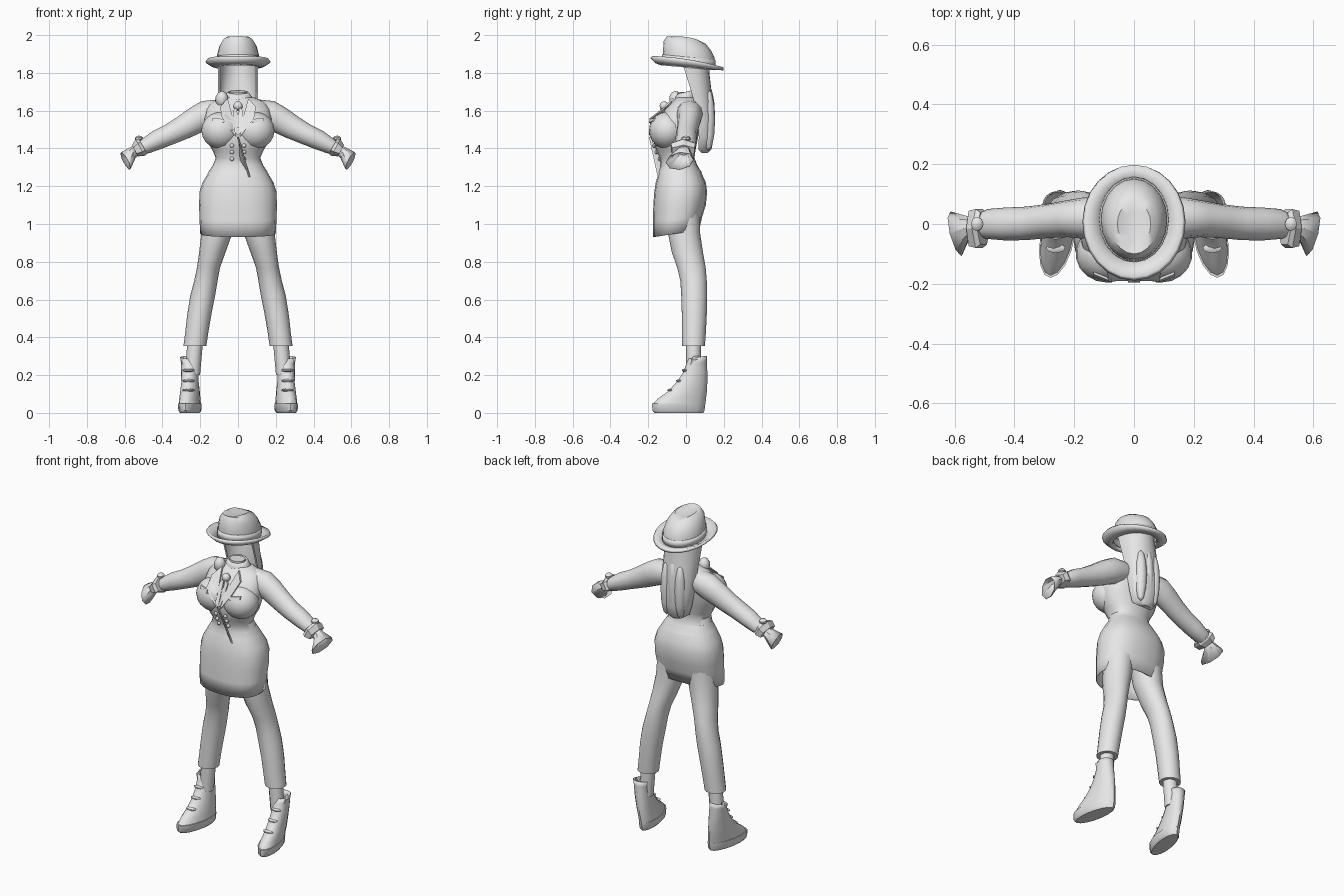
import bpy, bmesh, math
from mathutils import Vector

GREY = bpy.data.materials.new("plain grey")
GREY.diffuse_color = (0.8, 0.8, 0.8, 1)


def finish(bm, name, mirror=False, thick=0, angle=40):
    bmesh.ops.recalc_face_normals(bm, faces=bm.faces)
    me = bpy.data.meshes.new(name)
    bm.to_mesh(me)
    bm.free()
    ob = bpy.data.objects.new(name, me)
    bpy.context.collection.objects.link(ob)
    me.materials.append(GREY)
    bpy.ops.object.select_all(action='DESELECT')
    ob.select_set(True)
    bpy.context.view_layer.objects.active = ob
    bpy.ops.object.shade_smooth_by_angle(angle=math.radians(angle))
    if thick:
        ob.modifiers.new("thickness", 'SOLIDIFY').thickness = thick
    if mirror:
        ob.modifiers.new("mirror", 'MIRROR').use_clip = False
    return ob


def loft(name, rings, cap0=True, cap1=True, **kw):
    bm = bmesh.new()
    vs = [[bm.verts.new(p) for p in r] for r in rings]
    n = len(rings[0])
    for a, b in zip(vs, vs[1:]):
        for i in range(n):
            j = (i + 1) % n
            bm.faces.new((a[i], a[j], b[j], b[i]))
    if cap0:
        bm.faces.new(vs[0])
    if cap1:
        bm.faces.new(vs[-1])
    return finish(bm, name, **kw)


def flat(z, hw, y0, y1, cx=0, tilt=0, n=20, power=1.0, toe=0):
    """Horizontal ring; tilt lifts it towards the back, toe shifts the front sideways."""
    pts = []
    for i in range(n):
        a = 2 * math.pi * i / n
        c, s = math.cos(a), math.sin(a)
        x = hw * math.copysign(abs(c) ** power, c)
        y = (y0 + y1) / 2 + (y1 - y0) / 2 * math.copysign(abs(s) ** power, s)
        pts.append((cx + x - toe * s, y, z + tilt * y))
    return pts


def across(x, z, r, ry, y=0, lean=0.5, n=12):
    """Ring around the sloping arm axis."""
    u = Vector((math.sin(lean), 0, math.cos(lean)))
    return [Vector((x, y, z)) + u * r * math.cos(a) + Vector((0, ry * math.sin(a), 0))
            for a in (2 * math.pi * i / n for i in range(n))]


def ball(name, at, size, seg=14, mirror=False):
    bm = bmesh.new()
    bmesh.ops.create_uvsphere(bm, u_segments=seg, v_segments=seg // 2 + 1, radius=1)
    for v in bm.verts:
        v.co = Vector(a + b * c for a, b, c in zip(at, size, v.co))
    return finish(bm, name, mirror)


def plate(name, pts, depth, mirror=True):
    """Thin panel drawn from its corners and thickened along y."""
    bm = bmesh.new()
    f = bm.faces.new([bm.verts.new(p) for p in pts])
    e = bmesh.ops.extrude_face_region(bm, geom=[f])['geom']
    for v in e:
        if isinstance(v, bmesh.types.BMVert):
            v.co.y += depth
    return finish(bm, name, mirror)


# Skirt with a hem that rises to the back
loft("skirt", [flat(z, w, a, b, tilt=t, power=0.85) for z, w, a, b, t in (
    (0.957, 0.200, -0.175, 0.070, 0.15), (1.03, 0.204, -0.175, 0.085, 0.08),
    (1.10, 0.206, -0.173, 0.105, 0), (1.17, 0.204, -0.168, 0.112, 0),
    (1.22, 0.188, -0.160, 0.105, 0), (1.27, 0.158, -0.145, 0.082, 0),
    (1.32, 0.128, -0.128, 0.055, 0))], cap0=False, thick=0.005)

# Jacket body, up to the shoulders
loft("jacket", [flat(z, w, a, b, power=0.9) for z, w, a, b in (
    (1.27, 0.160, -0.150, 0.085), (1.31, 0.134, -0.135, 0.060),
    (1.35, 0.118, -0.138, 0.045), (1.39, 0.135, -0.158, 0.050),
    (1.44, 0.165, -0.172, 0.060), (1.50, 0.180, -0.172, 0.072),
    (1.56, 0.178, -0.155, 0.082), (1.61, 0.170, -0.110, 0.082),
    (1.645, 0.145, -0.075, 0.072), (1.67, 0.085, -0.050, 0.050))], cap0=False)
ball("bust", (0.09, -0.1, 1.495), (0.105, 0.096, 0.098), 18, True)
loft("neck", [flat(z, 0.045, -0.045, 0.035) for z in (1.63, 1.70)])
loft("collar", [flat(z, w, a, b, tilt=0.25) for z, w, a, b in (
    (1.645, 0.095, -0.07, 0.06), (1.69, 0.062, -0.055, 0.045),
    (1.70, 0.055, -0.045, 0.035))], cap0=False, cap1=False, thick=0.008)

# Lapels, pocket flaps, buttons and scarf
plate("lapel", [(0.055, -0.075, 1.665), (0.095, -0.115, 1.62), (0.085, -0.192, 1.56),
                (0.01, -0.190, 1.46), (0.02, -0.175, 1.54)], 0.012)
plate("pocket_flap", [(0.075, -0.192, 1.555), (0.135, -0.168, 1.562),
                      (0.135, -0.178, 1.545), (0.075, -0.197, 1.535)], 0.008)
for z, y in ((1.415, -0.168), (1.38, -0.156), (1.345, -0.139)):
    ball("button", (0.032, y, z), (0.011, 0.009, 0.011), 8, True)
ball("scarf_knot", (0, -0.115, 1.625), (0.026, 0.025, 0.025), 10)
ball("scarf_bow", (-0.085, -0.055, 1.66), (0.035, 0.035, 0.045), 8)
plate("scarf_tail", [(0.005, -0.13, 1.62), (0.028, -0.14, 1.60),
                     (0.02, -0.195, 1.49), (0.0, -0.195, 1.47)], 0.01)
plate("jacket_opening", [(-0.004, -0.196, 1.46), (0.004, -0.196, 1.46),
                         (0.01, -0.139, 1.34), (0.065, -0.150, 1.25),
                         (0.055, -0.146, 1.25)], 0.008, False)

# Sleeves tapering to the wrist
loft("sleeve", [across(x, z, r, ry, y, l) for x, z, r, ry, y, l in (
    (0.10, 1.595, 0.065, 0.065, 0.015, 0.2), (0.16, 1.582, 0.076, 0.070, 0.020, 0.45),
    (0.22, 1.551, 0.072, 0.062, 0.018, 0.55), (0.29, 1.510, 0.064, 0.057, 0.010, 0.6),
    (0.36, 1.475, 0.056, 0.056, 0.002, 0.5), (0.43, 1.444, 0.052, 0.055, 0.000, 0.4),
    (0.49, 1.412, 0.042, 0.050, 0.000, 0.5), (0.53, 1.395, 0.030, 0.036, -0.005, 0.5))],
    mirror=True)
# Flared, open cuff with a sleeve tab
bm_end = [(0.535, 1.393, 0.028, 0.030, -0.008), (0.556, 1.377, 0.032, 0.040, -0.014),
          (0.595, 1.334, 0.052, 0.075, -0.033)]
cuff = [across(*c, lean=0.42, n=8) for c in bm_end]
for p in cuff[-1]:
    p.x += (p.y + 0.033) * 0.25
    p.z += (p.y + 0.033) * 0.1
loft("cuff", cuff, cap0=False, cap1=False, mirror=True, thick=0.004, angle=25)
loft("sleeve_tab", [across(x, z, r, ry, -0.015, 0.5, 6) for x, z, r, ry in (
    (0.503, 1.412, 0.046, 0.062), (0.518, 1.405, 0.050, 0.075),
    (0.545, 1.388, 0.034, 0.068))], mirror=True, angle=20)
ball("tab_button", (0.525, 0.0, 1.452), (0.022, 0.025, 0.016), 8, True)

# Legs, trouser hem and ankles
loft("leg", [flat(z, w, a, b, cx, n=16) for z, w, a, b, cx in (
    (0.355, 0.061, -0.020, 0.100, 0.228), (0.42, 0.061, -0.022, 0.105, 0.219),
    (0.52, 0.064, -0.022, 0.110, 0.205), (0.62, 0.066, -0.025, 0.112, 0.187),
    (0.70, 0.062, -0.030, 0.110, 0.170), (0.77, 0.061, -0.047, 0.104, 0.156),
    (0.85, 0.070, -0.075, 0.090, 0.136), (0.95, 0.082, -0.095, 0.075, 0.112),
    (1.06, 0.090, -0.105, 0.075, 0.098))], mirror=True)
loft("ankle", [flat(z, 0.041, 0.0, 0.08, cx, n=12) for z, cx in (
    (0.2, 0.242), (0.37, 0.227))], mirror=True)

# Wedge boots: pointed sole, sloping upper, loose top
loft("boot_sole", [flat(z, w, a, b, 0.255, n=16, toe=t) for z, w, a, b, t in (
    (0.0, 0.046, -0.165, 0.092, 0.022), (0.012, 0.056, -0.178, 0.098, 0.024),
    (0.05, 0.058, -0.180, 0.102, 0.024))], mirror=True)
loft("boot_upper", [flat(z, w, a, b, cx, tilt=s, n=16, toe=t) for z, w, a, b, cx, s, t in (
    (0.045, 0.054, -0.176, 0.102, 0.255, 0, 0.024), (0.075, 0.052, -0.150, 0.106, 0.255, 0, 0.021),
    (0.11, 0.050, -0.100, 0.110, 0.254, 0, 0.016), (0.16, 0.046, -0.052, 0.113, 0.254, 0, 0.010),
    (0.21, 0.045, -0.018, 0.113, 0.256, 0.05, 0.005), (0.26, 0.045, 0.002, 0.110, 0.257, 0.1, 0),
    (0.285, 0.049, 0.014, 0.110, 0.258, 0.15, 0))], cap1=False, mirror=True, thick=0.004)
for z, y in ((0.12, -0.08), (0.17, -0.035), (0.225, -0.005)):
    ball("boot_lace", (0.262, y, z), (0.034, 0.018, 0.009), 8, True)
plate("boot_tab", [(0.285, 0.02, 0.23), (0.306, 0.03, 0.285), (0.29, 0.04, 0.30),
                   (0.275, 0.03, 0.27)], 0.03)


# Long hair: a crescent cross-section, hollow towards the missing face
def crescent(z, hw, front, back, fill, n=12):
    arc = [math.pi * i / n for i in range(n + 1)]
    outer = [(hw * math.cos(a), front + (back - front) * math.sin(a) ** 0.8, z) for a in arc]
    inner = [(0.9 * hw * math.cos(a), front + (back - front) * fill * math.sin(a), z)
             for a in reversed(arc)]
    return outer + inner


loft("hair", [crescent(*c) for c in (
    (1.375, 0.035, 0.085, 0.115, 0.10), (1.395, 0.068, 0.065, 0.135, 0.10),
    (1.46, 0.090, 0.068, 0.147, 0.15), (1.55, 0.102, 0.062, 0.150, 0.20),
    (1.64, 0.106, 0.045, 0.143, 0.35), (1.72, 0.107, 0.022, 0.133, 0.60),
    (1.79, 0.107, 0.000, 0.125, 0.80), (1.86, 0.105, -0.02, 0.120, 0.85))])
for k, x in enumerate((-0.045, 0.0, 0.05)):
    ball("hair_lock", (x, 0.118, 1.55 + 0.02 * (k % 2)), (0.034, 0.036, 0.165), 10)

# Hat brim, tipped up at front and sides
N = 24
brim = []
for hw, hy, lift in ((0.108, 0.135, 0.0), (0.135, 0.163, 0.008), (0.163, 0.188, 0.030)):
    brim.append([(hw * math.cos(a), 0.01 + hy * math.sin(a),
                  1.843 - 0.012 * math.sin(a) + lift * (0.55 - 0.6 * math.sin(a)
                                                      + 0.4 * math.cos(a) ** 2))
                 for a in (2 * math.pi * i / N for i in range(N))])
loft("hat_brim", brim, cap0=False, cap1=False, thick=0.016)

# Hat band and pinched crown
loft("hat_band", [flat(z, w, a, b, tilt=-0.1) for z, w, a, b in (
    (1.845, 0.118, -0.13, 0.158), (1.885, 0.116, -0.126, 0.155))], cap0=False, cap1=False, thick=0.008)
crown = [flat(z, w, a, b, tilt=t) for z, w, a, b, t in (
    (1.845, 0.114, -0.125, 0.155, -0.1), (1.90, 0.110, -0.122, 0.150, -0.12),
    (1.945, 0.098, -0.118, 0.132, -0.2), (1.975, 0.078, -0.100, 0.105, -0.2),
    (1.990, 0.056, -0.075, 0.075, -0.13), (1.975, 0.025, -0.055, 0.050, -0.1))]
crown[4] = [(x, y, z - 0.016 * (1 - abs(x) / 0.056)) for x, y, z in crown[4]]
loft("hat_crown", crown, cap0=False)
